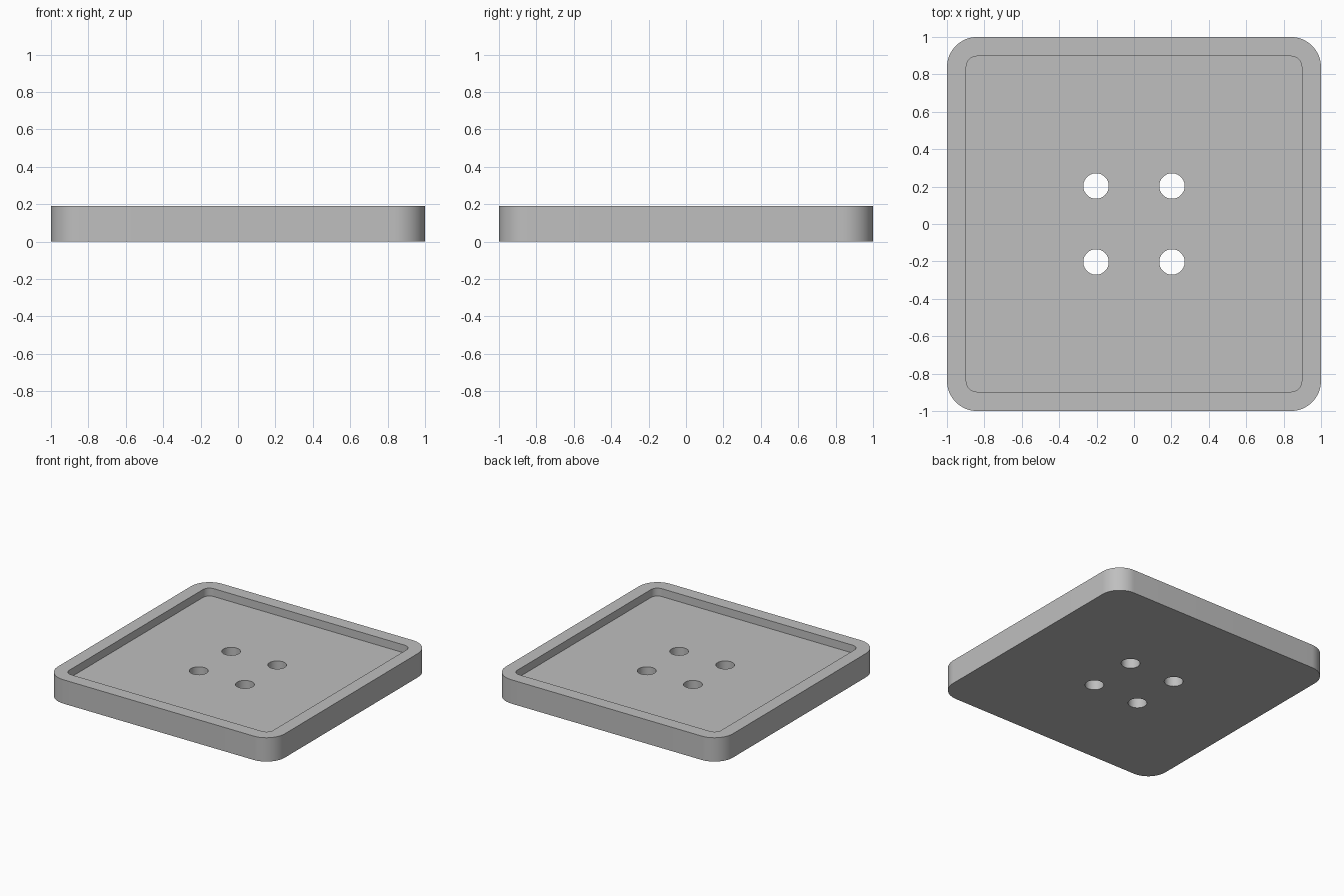
import bpy, bmesh
from math import sin, cos, pi

cube = bpy.data.objects.get("Cube")
if cube:
    bpy.data.objects.remove(cube, do_unlink=True)

HEIGHT, DEPTH = 0.19, 0.063
OUTER, OUTER_R = 1.0, 0.162
INNER, INNER_R = 0.897, 0.057
HOLE_POS, HOLE_R = 0.203, 0.068

grey = bpy.data.materials.new("plain grey")
grey.use_nodes = True
colour = (0.52, 0.52, 0.52, 1)
grey.diffuse_color = colour
grey.node_tree.nodes["Principled BSDF"].inputs["Base Color"].default_value = colour


def rounded_square(half, radius, steps=16):
    """Outline of a square with rounded corners, counter-clockwise."""
    points = []
    for corner, (sx, sy) in enumerate([(1, 1), (-1, 1), (-1, -1), (1, -1)]):
        for i in range(steps + 1):
            a = (corner + i / steps) * pi / 2
            points.append((sx * (half - radius) + radius * cos(a),
                           sy * (half - radius) + radius * sin(a)))
    return points


def circle(x, y, radius, steps=48):
    return [(x + radius * cos(2 * pi * i / steps), y + radius * sin(2 * pi * i / steps))
            for i in range(steps)]


def prism(name, outline, z0, z1):
    """Extrude a flat outline from z0 up to z1."""
    bm = bmesh.new()
    base = bm.faces.new([bm.verts.new((x, y, z0)) for x, y in outline])
    top = bmesh.ops.extrude_face_region(bm, geom=[base])["geom"]
    bmesh.ops.translate(bm, vec=(0, 0, z1 - z0),
                        verts=[v for v in top if isinstance(v, bmesh.types.BMVert)])
    bmesh.ops.recalc_face_normals(bm, faces=bm.faces)
    mesh = bpy.data.meshes.new(name)
    bm.to_mesh(mesh)
    bm.free()
    mesh.materials.append(grey)
    obj = bpy.data.objects.new(name, mesh)
    bpy.context.collection.objects.link(obj)
    return obj


# Tray body with rounded corners
tray = prism("tray", rounded_square(OUTER, OUTER_R), 0, HEIGHT)

# Cutters: shallow recess and four through holes
cutters = [prism("recess_cutter", rounded_square(INNER, INNER_R), HEIGHT - DEPTH, HEIGHT + 0.1)]
for sx in (-1, 1):
    for sy in (-1, 1):
        cutters.append(prism("hole_cutter", circle(sx * HOLE_POS, sy * HOLE_POS, HOLE_R),
                             -0.1, HEIGHT + 0.05))

bpy.ops.object.select_all(action="DESELECT")
tray.select_set(True)
bpy.context.view_layer.objects.active = tray
for cutter in cutters:
    cut = tray.modifiers.new(cutter.name, "BOOLEAN")
    cut.operation = "DIFFERENCE"
    cut.solver = "EXACT"
    cut.object = cutter
    bpy.ops.object.modifier_apply(modifier=cut.name)
    bpy.data.objects.remove(cutter, do_unlink=True)

# Smooth corners and hole walls, sharp rims
bpy.ops.object.shade_smooth_by_angle(angle=pi / 6)
